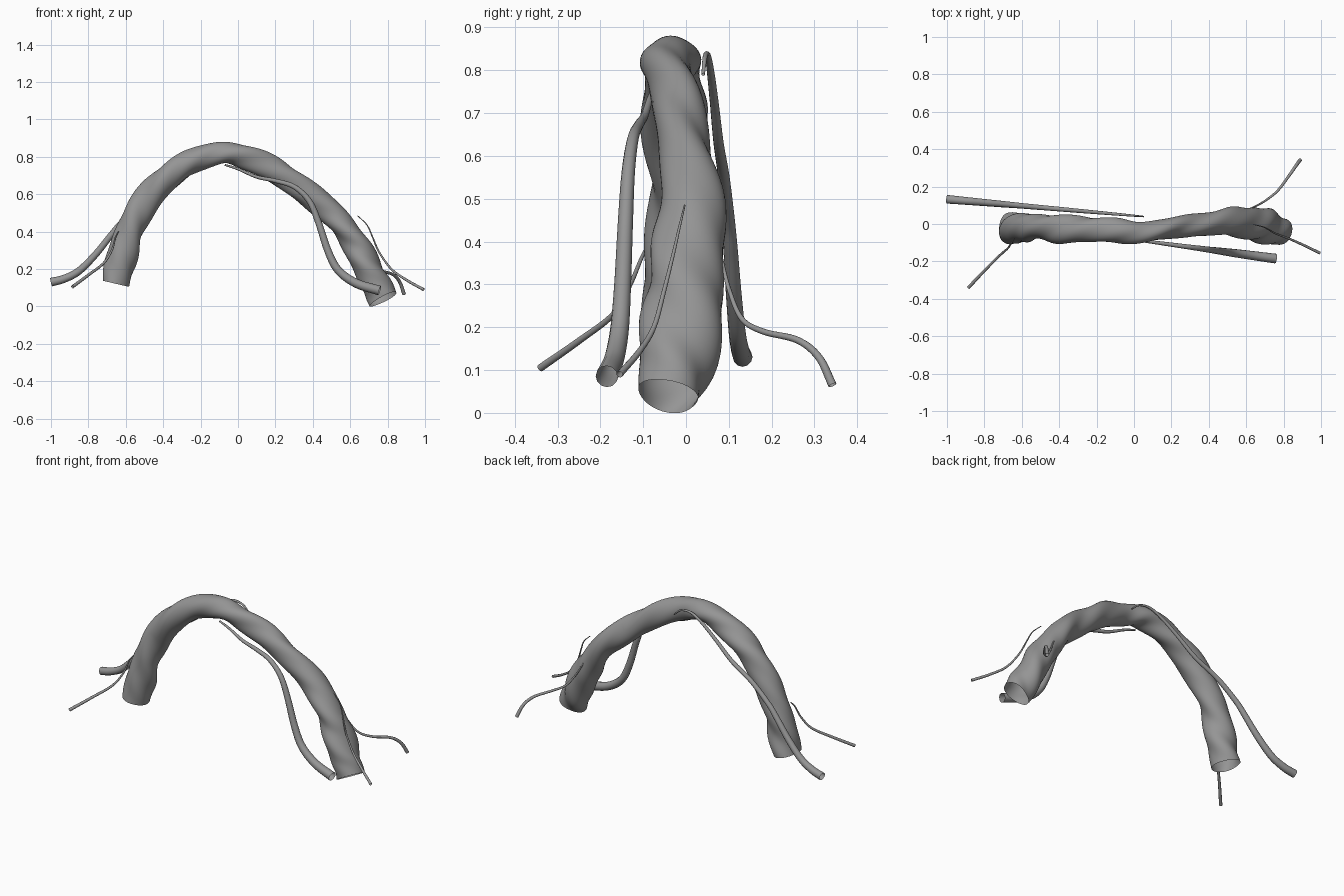
import bpy, math
from mathutils import Vector

# Dark grey root colour
grey = bpy.data.materials.new("dark_grey")
grey.diffuse_color = (0.3, 0.3, 0.3, 1)


def catmull(pts, steps):
    """Smoothly interpolate rows of numbers."""
    n = len(pts)
    ext = [[2 * a - b for a, b in zip(pts[0], pts[1])]] + [list(p) for p in pts]
    ext.append([2 * a - b for a, b in zip(pts[-1], pts[-2])])
    out = []
    for i in range(n - 1):
        for s in range(steps):
            t = s / steps
            out.append([0.5 * (2 * b + (c - a) * t + (2 * a - 5 * b + 4 * c - d) * t * t
                               + (3 * b - a - 3 * c + d) * t ** 3)
                        for a, b, c, d in zip(*ext[i:i + 4])])
    out.append(list(pts[-1]))
    return out


def tube(name, pts, sides, steps, lobes=0.0, turns=0.0):
    """Open-ended tube through rows (x, y, z, y radius, normal radius)."""
    rows = catmull(pts, steps)
    pos = [Vector(r[:3]) for r in rows]
    last = len(rows) - 1
    verts, faces = [], []
    for i, r in enumerate(rows):
        t = (pos[min(i + 1, last)] - pos[max(i - 1, 0)]).normalized()
        n = Vector((0, 1, 0)).cross(t).normalized()
        b = t.cross(n)
        tw = 2 * math.pi * turns * i / last
        for k in range(sides):
            a = 2 * math.pi * k / sides
            f = 1 + lobes * (math.cos(2 * (a - tw)) + 0.8 * math.cos(3 * (a - tw) + 1))
            verts.append(pos[i] + (b * math.cos(a) * r[3] + n * math.sin(a) * r[4]) * f)
    for i in range(last):
        for k in range(sides):
            k2 = (k + 1) % sides
            faces.append((i * sides + k, (i + 1) * sides + k,
                          (i + 1) * sides + k2, i * sides + k2))
    me = bpy.data.meshes.new(name)
    me.from_pydata(verts, [], faces)
    me.shade_smooth()
    me.materials.append(grey)
    ob = bpy.data.objects.new(name, me)
    bpy.context.collection.objects.link(ob)
    return ob


def rootlet(name, path, r0, r1):
    """Thin root that thickens from r0 to r1 along its path."""
    last = len(path) - 1
    rows = [(*p, r0 + (r1 - r0) * i / last, r0 + (r1 - r0) * i / last)
            for i, p in enumerate(path)]
    return tube(name, rows, 12, 8)


# Thick twisted arch
tube("main_root", [
    (-0.655, -0.025, 0.122, 0.080, 0.076),
    (-0.625, -0.025, 0.25, 0.080, 0.080),
    (-0.585, -0.02, 0.39, 0.073, 0.076),
    (-0.515, -0.015, 0.53, 0.069, 0.074),
    (-0.40, -0.028, 0.67, 0.074, 0.072),
    (-0.26, -0.028, 0.77, 0.068, 0.064),
    (-0.10, -0.035, 0.82, 0.065, 0.060),
    (0.04, -0.045, 0.798, 0.056, 0.062),
    (0.20, -0.02, 0.725, 0.056, 0.068),
    (0.35, -0.005, 0.62, 0.060, 0.068),
    (0.50, 0.013, 0.50, 0.074, 0.066),
    (0.60, 0.005, 0.375, 0.082, 0.068),
    (0.67, -0.005, 0.255, 0.094, 0.074),
    (0.73, -0.02, 0.13, 0.088, 0.080),
    (0.778, -0.042, 0.040, 0.074, 0.076)], 40, 10, 0.06, 3.3)

# Two long side roots, each lying in a vertical plane
left = [(0.05, 0.79), (0, 0.83), (-0.07, 0.835), (-0.15, 0.795), (-0.25, 0.72),
        (-0.36, 0.63), (-0.5, 0.55), (-0.62, 0.45), (-0.68, 0.38), (-0.76, 0.28),
        (-0.85, 0.19), (-0.93, 0.148), (-0.999, 0.13)]
rootlet("long_root_left", [(x, 0.04 + (0.05 - x) * 0.088, z) for x, z in left], 0.004, 0.023)

right = [(-0.07, 0.757), (0, 0.735), (0.1, 0.693), (0.2, 0.672), (0.3, 0.64),
         (0.38, 0.565), (0.43, 0.45), (0.48, 0.30), (0.535, 0.195), (0.63, 0.125),
         (0.757, 0.085)]
rootlet("long_root_right", [(x, -0.097 - (x - 0.1) * 0.134, z) for x, z in right], 0.005, 0.026)

# Short thin roots near the two ends
rootlet("small_root_left", [
    (-0.64, -0.08, 0.40), (-0.655, -0.10, 0.37), (-0.675, -0.13, 0.30),
    (-0.72, -0.17, 0.23), (-0.80, -0.25, 0.168), (-0.885, -0.34, 0.105)], 0.003, 0.009)
rootlet("small_root_back", [
    (0.60, 0.065, 0.42), (0.62, 0.08, 0.37), (0.66, 0.10, 0.29), (0.71, 0.13, 0.22),
    (0.77, 0.18, 0.19), (0.83, 0.26, 0.17), (0.865, 0.31, 0.13),
    (0.888, 0.342, 0.065)], 0.003, 0.010)
rootlet("small_root_right", [
    (0.64, -0.003, 0.485), (0.69, -0.015, 0.435), (0.72, -0.03, 0.37),
    (0.755, -0.05, 0.29), (0.82, -0.075, 0.20), (0.90, -0.11, 0.142),
    (0.993, -0.155, 0.09)], 0.002, 0.008)
